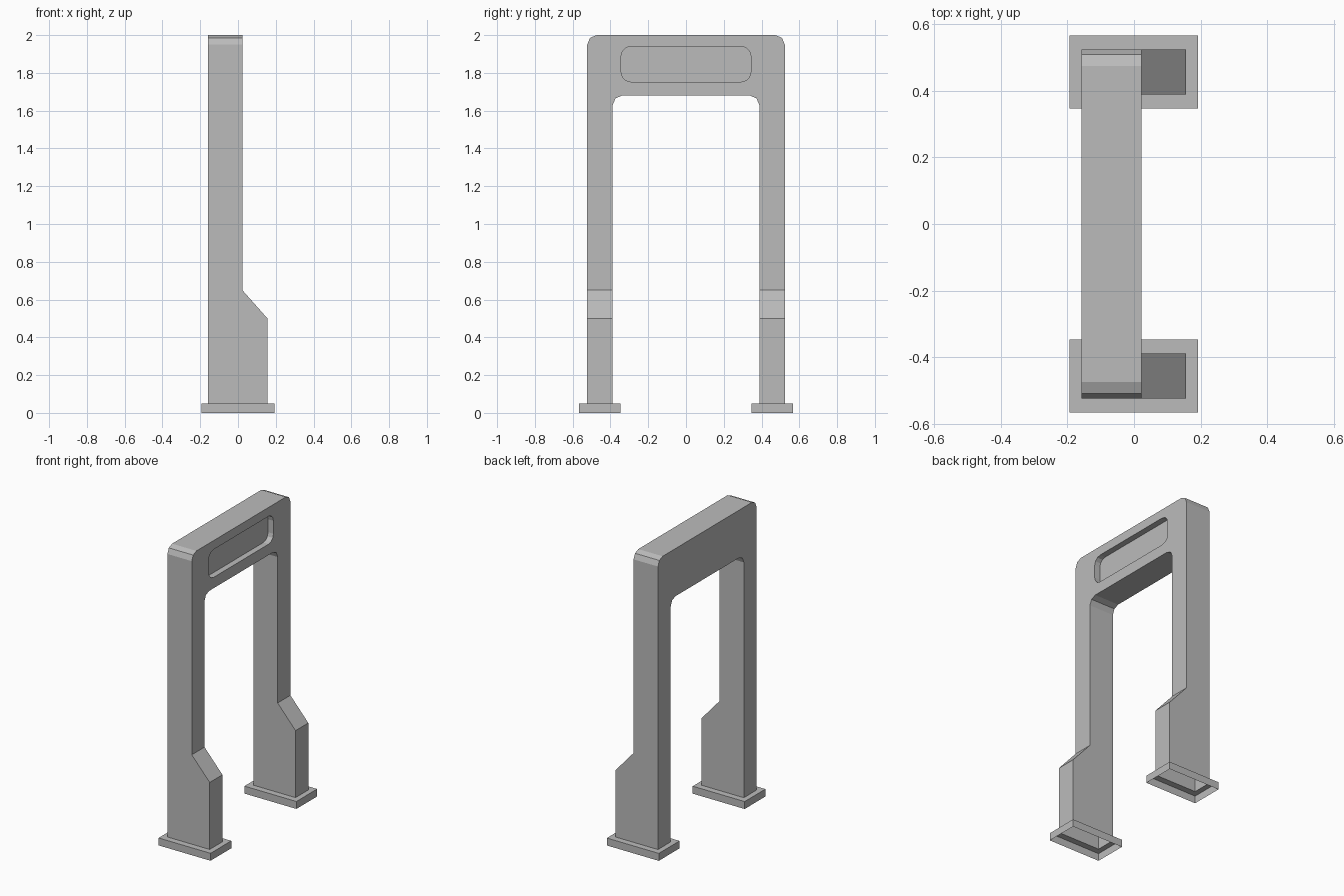
import bpy, bmesh, math
from mathutils import Vector

cube = bpy.data.objects.get("Cube")
if cube:
    bpy.data.objects.remove(cube, do_unlink=True)

grey = bpy.data.materials.new("plain grey")
grey.use_nodes = True
colour = (0.5, 0.5, 0.5, 1)
grey.diffuse_color = colour
grey.node_tree.nodes["Principled BSDF"].inputs["Base Color"].default_value = colour


def add_object(name, bm):
    bmesh.ops.recalc_face_normals(bm, faces=bm.faces)
    mesh = bpy.data.meshes.new(name)
    bm.to_mesh(mesh)
    bm.free()
    mesh.materials.append(grey)
    obj = bpy.data.objects.new(name, mesh)
    bpy.context.collection.objects.link(obj)
    return obj


def prism(name, points, depth):
    """Extrude a closed outline of 3D points along a vector."""
    bm = bmesh.new()
    face = bm.faces.new([bm.verts.new(p) for p in points])
    new = bmesh.ops.extrude_face_region(bm, geom=[face], use_keep_orig=True)["geom"]
    bmesh.ops.translate(bm, vec=depth, verts=[v for v in new if isinstance(v, bmesh.types.BMVert)])
    return add_object(name, bm)


def rounded(points, radius, segments, x):
    """Round every right-angled corner that has a non-zero radius flag."""
    out = []
    for i, (y, z, is_round) in enumerate(points):
        p = Vector((y, z))
        if not is_round:
            out.append((x, y, z))
            continue
        a = (Vector(points[i - 1][:2]) - p).normalized() * radius
        b = (Vector(points[(i + 1) % len(points)][:2]) - p).normalized() * radius
        for s in range(segments + 1):
            t = math.pi / 2 * s / segments
            q = p + a * (1 - math.sin(t)) + b * (1 - math.cos(t))
            out.append((x, q.x, q.y))
    return out


def cut(target, cutter, operation):
    mod = target.modifiers.new(operation.lower(), "BOOLEAN")
    mod.operation, mod.object, mod.solver = operation, cutter, "EXACT"
    cutter.hide_render = True
    bpy.context.view_layer.update()
    graph = bpy.context.evaluated_depsgraph_get()
    mesh = bpy.data.meshes.new_from_object(target.evaluated_get(graph))
    target.modifiers.clear()
    target.data = mesh
    bpy.data.objects.remove(cutter, do_unlink=True)


BACK, FACE, TOE = -0.158, 0.023, 0.156      # depth positions along x
OUT, IN, BASE = 0.523, 0.388, 0.05          # leg sides and base height

# Arch: gateway outline intersected with the side silhouette of the legs
outline = [(-OUT, 0, 0), (-OUT, 2, 1), (OUT, 2, 1), (OUT, 0, 0),
           (IN, 0, 0), (IN, 1.68, 1), (-IN, 1.68, 1), (-IN, 0, 0)]
arch = prism("arch", rounded(outline, 0.05, 2, -0.4), (0.8, 0, 0))
side = [(BACK, BASE), (TOE, BASE), (TOE, 0.5), (FACE, 0.65), (FACE, 2.2), (BACK, 2.2)]
cut(arch, prism("side_cutter", [(x, -1, z) for x, z in side], (0, 2, 0)), "INTERSECT")

# Recessed panel in the crossbar
panel = [(-0.343, 1.753, 1), (-0.343, 1.94, 1), (0.343, 1.94, 1), (0.343, 1.753, 1)]
cut(arch, prism("recess_cutter", rounded(panel, 0.05, 3, FACE - 0.04), (0.2, 0, 0)), "DIFFERENCE")

# Legs are hollow from below
bm = bmesh.new()
bm.from_mesh(arch.data)
soles = [f for f in bm.faces if f.calc_center_median().z < BASE + 0.001]
bmesh.ops.delete(bm, geom=soles, context="FACES")
bm.to_mesh(arch.data)
bm.free()

# Base collars: open below, with a ledge that meets the leg
for name, sign in (("left_base", -1), ("right_base", 1)):
    bm = bmesh.new()
    mid = sign * (OUT + IN) / 2

    def loop(x0, x1, half, z):
        return [bm.verts.new((x, mid + h, z))
                for x, h in ((x0, -half), (x1, -half), (x1, half), (x0, half))]

    rings = [loop(-0.194, 0.192, 0.11, 0), loop(-0.194, 0.192, 0.11, BASE),
             loop(BACK, TOE, (OUT - IN) / 2, BASE)]
    for low, high in zip(rings, rings[1:]):
        for i in range(4):
            j = (i + 1) % 4
            bm.faces.new((low[i], low[j], high[j], high[i]))
    add_object(name, bm)
